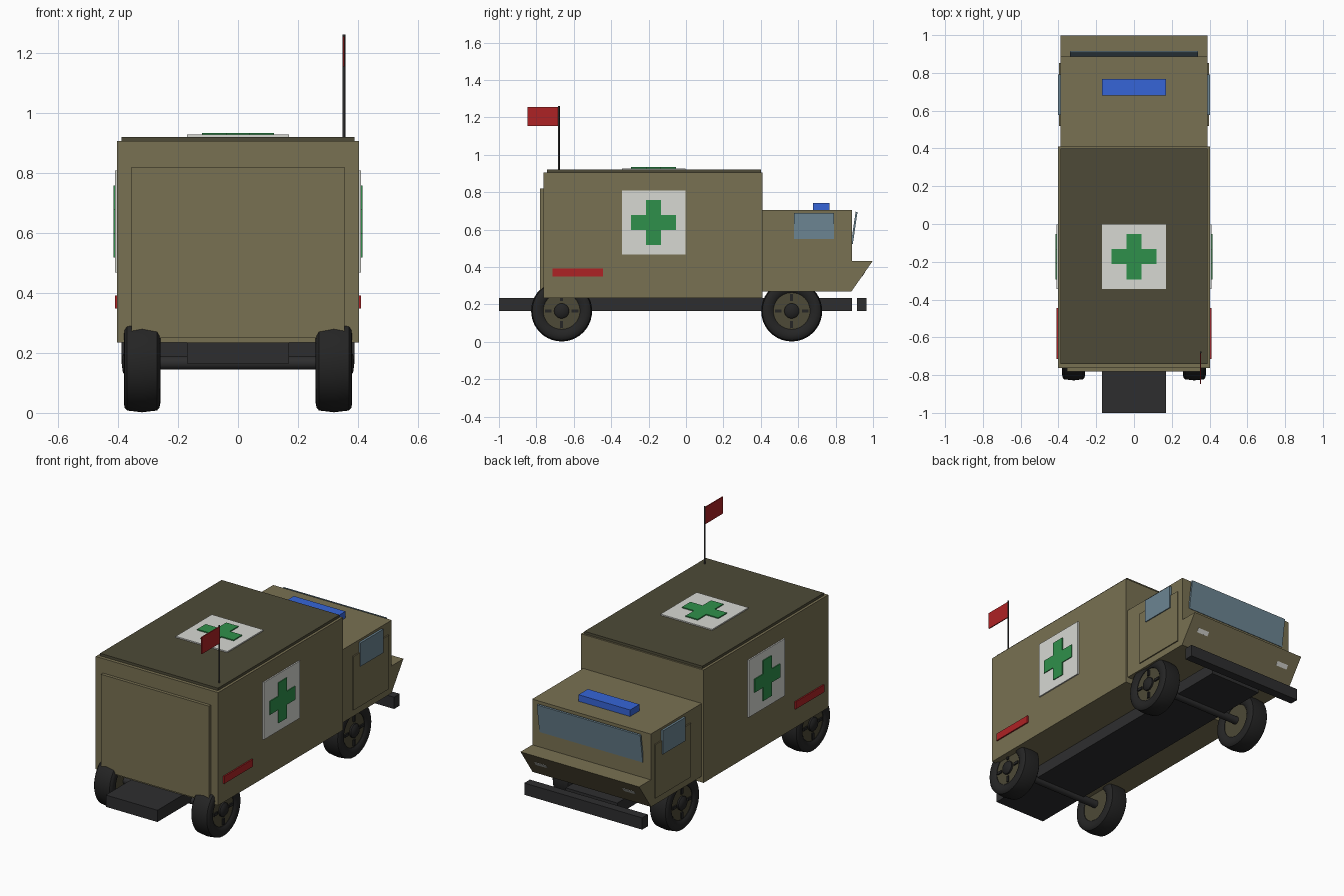
import bpy, bmesh, math
from mathutils import Vector

cube = bpy.data.objects.get("Cube")
if cube:
    bpy.data.objects.remove(cube, do_unlink=True)


def material(name, r, g, b):
    m = bpy.data.materials.new(name)
    m.use_nodes = True
    m.diffuse_color = (r, g, b, 1)
    bsdf = next(n for n in m.node_tree.nodes if n.type == 'BSDF_PRINCIPLED')
    bsdf.inputs["Base Color"].default_value = (r, g, b, 1)
    bsdf.inputs["Roughness"].default_value = 0.8
    return m


OLIVE = material("olive", 0.19, 0.165, 0.085)
DARK_OLIVE = material("dark olive", 0.075, 0.068, 0.038)
BLACK = material("chassis black", 0.027, 0.027, 0.028)
RUBBER = material("tyre rubber", 0.018, 0.018, 0.018)
WHITE = material("white", 0.68, 0.69, 0.65)
GREEN = material("green", 0.028, 0.28, 0.07)
RED = material("red", 0.42, 0.016, 0.018)
BLUE = material("blue", 0.037, 0.13, 0.68)
GLASS = material("glass", 0.15, 0.235, 0.29)


def finish(name, bm, mat, smooth=False):
    bmesh.ops.recalc_face_normals(bm, faces=bm.faces)
    mesh = bpy.data.meshes.new(name)
    bm.to_mesh(mesh)
    bm.free()
    mesh.materials.append(mat)
    ob = bpy.data.objects.new(name, mesh)
    bpy.context.scene.collection.objects.link(ob)
    if smooth:
        bpy.ops.object.select_all(action='DESELECT')
        ob.select_set(True)
        bpy.context.view_layer.objects.active = ob
        bpy.ops.object.shade_smooth_by_angle(angle=math.radians(40))
    return ob


def box(name, mat, x, y, z):
    """Box from (min, max) pairs along each axis."""
    bm = bmesh.new()
    bmesh.ops.create_cube(bm, size=1)
    for v in bm.verts:
        v.co = Vector([a + (b - a) * (c + 0.5) for c, (a, b) in zip(v.co, (x, y, z))])
    return finish(name, bm, mat)


def prism(name, mat, points, start, depth):
    """Extrude a flat outline of 3D points along a vector."""
    bm = bmesh.new()
    face = bm.faces.new([bm.verts.new(Vector(p) + Vector(start)) for p in points])
    ext = bmesh.ops.extrude_face_region(bm, geom=[face])
    verts = [v for v in ext["geom"] if isinstance(v, bmesh.types.BMVert)]
    bmesh.ops.translate(bm, verts=verts, vec=depth)
    return finish(name, bm, mat)


def lathe(name, mat, profile, centre, steps=40):
    """Spin (x, radius) points around an axis parallel to x."""
    bm = bmesh.new()
    verts = [bm.verts.new((x, 0, r)) for x, r in profile]
    edges = [bm.edges.new(pair) for pair in zip(verts, verts[1:])]
    bmesh.ops.spin(bm, geom=verts + edges, cent=(0, 0, 0), axis=(1, 0, 0),
                   angle=math.tau, steps=steps)
    bmesh.ops.remove_doubles(bm, verts=bm.verts, dist=0.0001)
    bmesh.ops.translate(bm, verts=bm.verts, vec=centre)
    return finish(name, bm, mat, True)


def cross(a=0.12, b=0.04):
    return [(-b, -a), (b, -a), (b, -b), (a, -b), (a, b), (b, b),
            (b, a), (-b, a), (-b, b), (-a, b), (-a, -b), (-b, -b)]


def span(centre, half):
    return (centre - half, centre + half)


# Cargo body, roof and rear door
box("cargo_body", OLIVE, (-0.403, 0.403), (-0.762, 0.41), (0.235, 0.906))
box("cargo_roof", DARK_OLIVE, (-0.388, 0.388), (-0.742, 0.4), (0.9, 0.921))
box("rear_door", OLIVE, (-0.355, 0.355), (-0.781, -0.75), (0.25, 0.82))

# Cab with wedge nose
side = [(0.4, 0.27), (0.885, 0.27), (0.998, 0.432), (0.888, 0.432),
        (0.888, 0.704), (0.4, 0.704)]
prism("cab", OLIVE, [(0, y, z) for y, z in side], (-0.39, 0, 0), (0.78, 0, 0))
glass = [(0.882, 0.525), (0.892, 0.523), (0.917, 0.694), (0.907, 0.696)]
prism("windscreen", GLASS, [(0, y, z) for y, z in glass], (-0.34, 0, 0), (0.68, 0, 0))
box("roof_beacon", BLUE, (-0.17, 0.17), (0.68, 0.768), (0.7, 0.743))

# Chassis, bumper and axles
box("chassis", BLACK, (-0.17, 0.17), (-1.0, 0.888), (0.165, 0.235))
box("front_bumper", BLACK, (-0.388, 0.388), (0.913, 0.966), (0.165, 0.235))

# Roof emblem
EMBLEM_Y = -0.173
box("roof_emblem_panel", WHITE, (-0.17, 0.17), span(EMBLEM_Y, 0.17), (0.918, 0.928))
prism("roof_emblem_cross", GREEN, [(u, v, 0) for u, v in cross()],
      (0, EMBLEM_Y, 0.926), (0, 0, 0.008))

# Tyre profile: rounded shoulders, open at the rim
half = [(0.048, 0.098), (0.058, 0.11), (0.061, 0.132), (0.058, 0.148), (0.05, 0.157)]
tyre = [(-x, r) for x, r in half] + [(0, 0.163)] + [(x, r) for x, r in reversed(half)]
tyre.append(tyre[0])
HUB_Z = 0.165

for label, s in (("left", 1), ("right", -1)):
    def sx(a, b):
        return tuple(sorted((s * a, s * b)))

    # Side emblem, marker strip, door, window and headlight
    box(label + "_emblem_panel", WHITE, sx(0.4, 0.411), span(EMBLEM_Y, 0.17), (0.468, 0.808))
    prism(label + "_emblem_cross", GREEN, [(0, u, v) for u, v in cross()],
          (s * 0.408, EMBLEM_Y, 0.638), (s * 0.008, 0, 0))
    box(label + "_marker_strip", RED, sx(0.4, 0.411), (-0.715, -0.445), (0.348, 0.392))
    box(label + "_cab_door", OLIVE, sx(0.385, 0.397), (0.52, 0.852), (0.31, 0.63))
    box(label + "_cab_window", GLASS, sx(0.385, 0.403), (0.578, 0.792), (0.55, 0.69))
    lamp = [(0.935, 0.356), (0.943, 0.35), (0.958, 0.372), (0.95, 0.378)]
    prism(label + "_headlight", WHITE, [(0, y, z) for y, z in lamp],
          (s * 0.29 - 0.038, 0, 0), (0.076, 0, 0))

    # Wheels
    for end, y in (("front", 0.565), ("rear", -0.665)):
        name = f"{end}_{label}_"
        centre = (s * 0.32, y, HUB_Z)
        lathe(name + "tyre", RUBBER, tyre, centre)
        lathe(name + "rim", DARK_OLIVE, [(-0.045, 0), (-0.045, 0.102),
                                         (0.045, 0.102), (0.045, 0)], centre)
        lathe(name + "hub", RUBBER, [(0, 0.04), (s * 0.055, 0.04), (s * 0.064, 0.03),
                                     (s * 0.068, 0)], centre, 24)
        for i in range(4):
            a = i * math.pi / 2
            dy, dz = 0.072 * math.cos(a), 0.072 * math.sin(a)
            long_y = i % 2 == 0
            box(f"{name}spoke_{i + 1}", RUBBER, sx(0.35, 0.373),
                span(y + dy, 0.018 if long_y else 0.008),
                span(HUB_Z + dz, 0.008 if long_y else 0.018))

for end, y in (("front", 0.565), ("rear", -0.665)):
    lathe(end + "_axle", BLACK, [(-0.3, 0), (-0.3, 0.023), (0.3, 0.023), (0.3, 0)],
          (0, y, HUB_Z + 0.002), 16)

# Flag and pole
bm = bmesh.new()
bmesh.ops.create_cone(bm, cap_ends=True, segments=12, radius1=0.005, radius2=0.005, depth=0.36)
bmesh.ops.translate(bm, verts=bm.verts, vec=(0.353, -0.68, 1.082))
finish("flag_pole", bm, BLACK, True)
box("flag", RED, (0.35, 0.356), (-0.848, -0.68), (1.155, 1.255))
